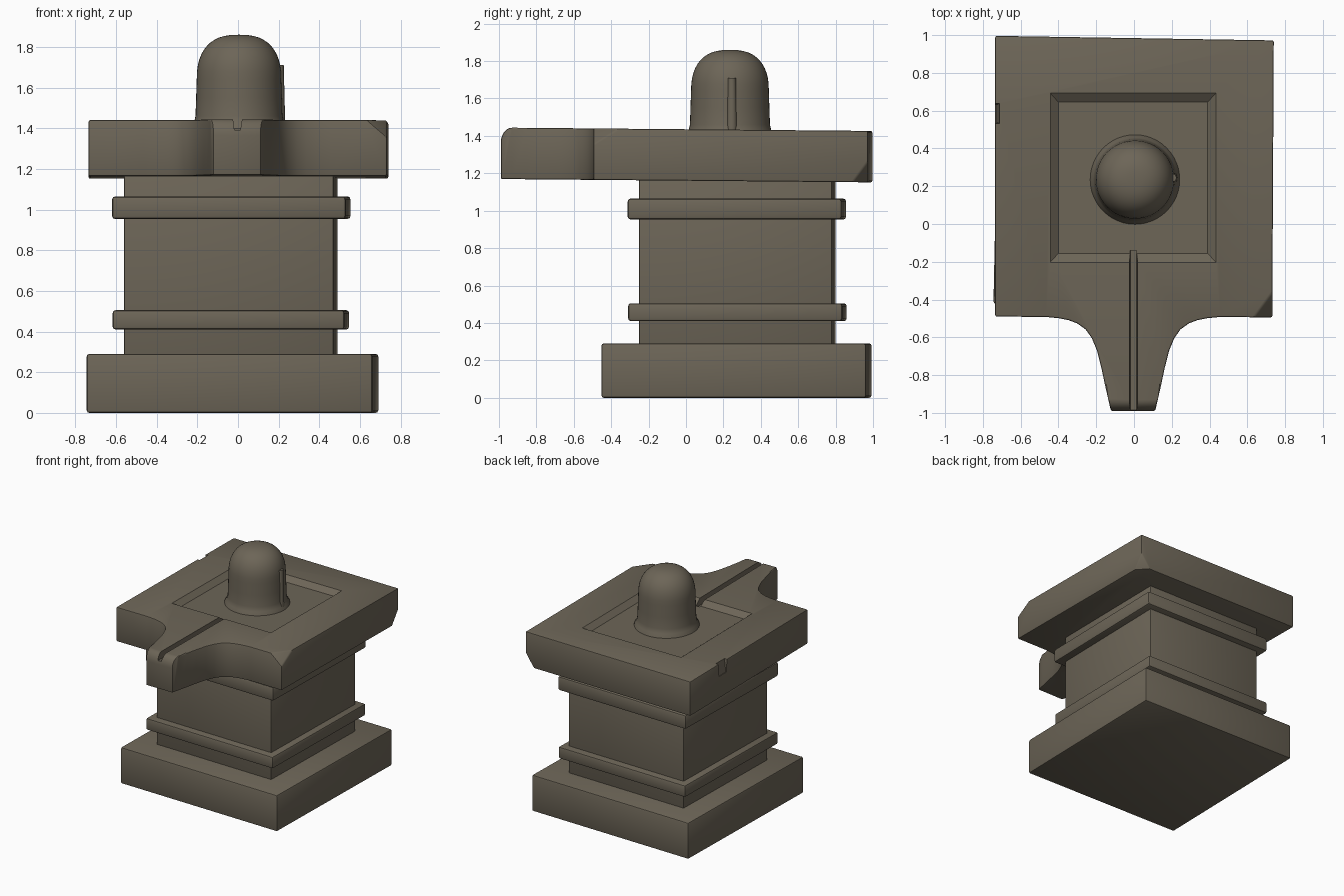
import bpy, bmesh, math
from mathutils import Vector, Matrix

if "Cube" in bpy.data.objects:
    bpy.data.objects.remove(bpy.data.objects["Cube"])

stone = bpy.data.materials.new("weathered_stone")
stone.diffuse_color = (0.152, 0.131, 0.096, 1)
stone.use_nodes = True
stone.node_tree.nodes["Principled BSDF"].inputs["Base Color"].default_value = stone.diffuse_color
TURN = math.radians(-1.2)          # the pedestal stands slightly skewed


def make(name, bm):
    bmesh.ops.recalc_face_normals(bm, faces=bm.faces)
    me = bpy.data.meshes.new(name)
    bm.to_mesh(me)
    bm.free()
    me.materials.append(stone)
    ob = bpy.data.objects.new(name, me)
    bpy.context.collection.objects.link(ob)
    return ob


def apply(ob, kind, **props):
    m = ob.modifiers.new(kind, kind)
    for k, v in props.items():
        setattr(m, k, v)
    bpy.context.view_layer.objects.active = ob
    bpy.ops.object.modifier_apply(modifier=m.name)


def smooth(ob, angle=35):
    bpy.ops.object.select_all(action='DESELECT')
    ob.select_set(True)
    bpy.context.view_layer.objects.active = ob
    bpy.ops.object.shade_smooth_by_angle(angle=math.radians(angle))


def block(name, cx, cy, w, d, z0, z1, bevel):
    bm = bmesh.new()
    bmesh.ops.create_cube(bm, size=1, matrix=Matrix.Translation((cx, cy, (z0 + z1) / 2))
                          @ Matrix.Rotation(TURN, 4, 'Z') @ Matrix.Diagonal((w, d, z1 - z0, 1)))
    ob = make(name, bm)
    apply(ob, 'BEVEL', width=bevel, segments=2)
    smooth(ob)
    return ob


def loft(name, lower, upper):
    """Solid between two matching rings of points."""
    bm = bmesh.new()
    a = [bm.verts.new(p) for p in lower]
    b = [bm.verts.new(p) for p in upper]
    bm.faces.new(a)
    bm.faces.new(b)
    for i in range(len(a)):
        j = (i + 1) % len(a)
        bm.faces.new((a[i], a[j], b[j], b[i]))
    return make(name, bm)


def rect(x0, x1, y0, y1, z):
    return [(x0, y0, z), (x1, y0, z), (x1, y1, z), (x0, y1, z)]


# pedestal: plinth, shaft and two mouldings
block("plinth", -0.027, 0.27, 1.405, 1.415, 0, 0.29, 0.012)
block("shaft", -0.035, 0.275, 1.03, 1.03, 0.28, 1.18, 0.006)
block("lower_moulding", -0.035, 0.275, 1.14, 1.145, 0.41, 0.505, 0.014)
block("upper_moulding", -0.033, 0.272, 1.15, 1.145, 0.953, 1.065, 0.016)

# top slab outline, with a spout flaring into the front edge
spout = [(0.46, -0.492), (0.39, -0.499), (0.34, -0.509), (0.295, -0.526), (0.25, -0.558),
         (0.217, -0.605), (0.19, -0.67), (0.167, -0.76), (0.148, -0.85), (0.13, -0.93), (0.116, -0.99)]
outline = ([(0.74, 0.972), (-0.735, 0.996), (-0.735, -0.49)]
           + [(-x - 0.006, y) for x, y in spout]
           + [(x - 0.004, y) for x, y in reversed(spout)] + [(0.732, -0.495)])
slab = loft("top_slab", [(x, y, 1.165) for x, y in outline], [(x, y, 1.44) for x, y in outline])

bm = bmesh.new()
bm.from_mesh(slab.data)
# rounded upper lip of the spout
lip = [e for e in bm.edges if all(v.co.y < -0.98 and v.co.z > 1.4 for v in e.verts)]
bmesh.ops.bevel(bm, geom=lip, offset=0.08, segments=6, profile=0.5, affect='EDGES')
# broken corners: front right top, back right bottom
for p, q, r in [((0.63, -0.5, 1.44), (0.74, -0.35, 1.44), (0.735, -0.5, 1.35)),
                ((0.74, 0.89, 1.165), (0.66, 0.975, 1.165), (0.74, 0.975, 1.28))]:
    p, q, r = Vector(p), Vector(q), Vector(r)
    n = (q - p).cross(r - p).normalized()
    if n.dot(Vector((0, 0.24, 1.3)) - p) > 0:
        n = -n
    cut = bmesh.ops.bisect_plane(bm, geom=bm.verts[:] + bm.edges[:] + bm.faces[:],
                                 plane_co=p, plane_no=n, clear_outer=True)
    bmesh.ops.holes_fill(bm, edges=[e for e in bm.edges if e.is_boundary])
bmesh.ops.recalc_face_normals(bm, faces=bm.faces)
bm.to_mesh(slab.data)
bm.free()
apply(slab, 'BEVEL', width=0.01, segments=2, limit_method='ANGLE', angle_limit=math.radians(40))

# sunken square, drain channel and a chip in the left edge
cutters = [
    loft("recess_cutter", rect(-0.40, 0.39, -0.155, 0.645, 1.405), rect(-0.45, 0.44, -0.21, 0.70, 1.4455)),
    loft("channel_cutter", rect(-0.018, 0.012, -1.1, -0.14, 1.388), rect(-0.028, 0.024, -1.1, -0.14, 1.47)),
    loft("chip_cutter", rect(-0.78, -0.73, 0.54, 0.63, 1.34), rect(-0.78, -0.708, 0.53, 0.64, 1.46)),
]
for c in cutters:
    apply(slab, 'BOOLEAN', operation='DIFFERENCE', solver='EXACT', object=c)
    bpy.data.objects.remove(c)
# slab leans back very slightly
for v in slab.data.vertices:
    v.co.z -= 0.009 * (v.co.y + 0.5)
smooth(slab, 25)

# domed pillar: revolved profile with a flared foot
prof = [(0.24, 1.38), (0.236, 1.405), (0.222, 1.425), (0.214, 1.46), (0.211, 1.55), (0.208, 1.64)]
for i in range(1, 13):             # squarish dome
    t = i / 12 * math.pi / 2
    prof.append((0.208 * math.cos(t) ** 0.78, 1.64 + 0.22 * math.sin(t) ** 0.85))
prof[-1] = (0.0, 1.86)
bm = bmesh.new()
vs = [bm.verts.new((r, 0, z)) for r, z in prof]
es = [bm.edges.new(p) for p in zip(vs, vs[1:])]
bmesh.ops.spin(bm, geom=vs + es, axis=(0, 0, 1), cent=(0, 0, 0), angle=2 * math.pi, steps=48)
bmesh.ops.remove_doubles(bm, verts=bm.verts, dist=0.0005)
bmesh.ops.translate(bm, verts=bm.verts, vec=(0.005, 0.235, 0))
smooth(make("domed_pillar", bm), 50)

# thin upright rib on the pillar's right side
bm = bmesh.new()
bmesh.ops.create_cone(bm, cap_ends=True, segments=12, radius1=0.03, radius2=0.022, depth=0.32,
                      matrix=Matrix.Translation((0.203, 0.245, 1.55)))
smooth(make("pillar_rib", bm), 40)
